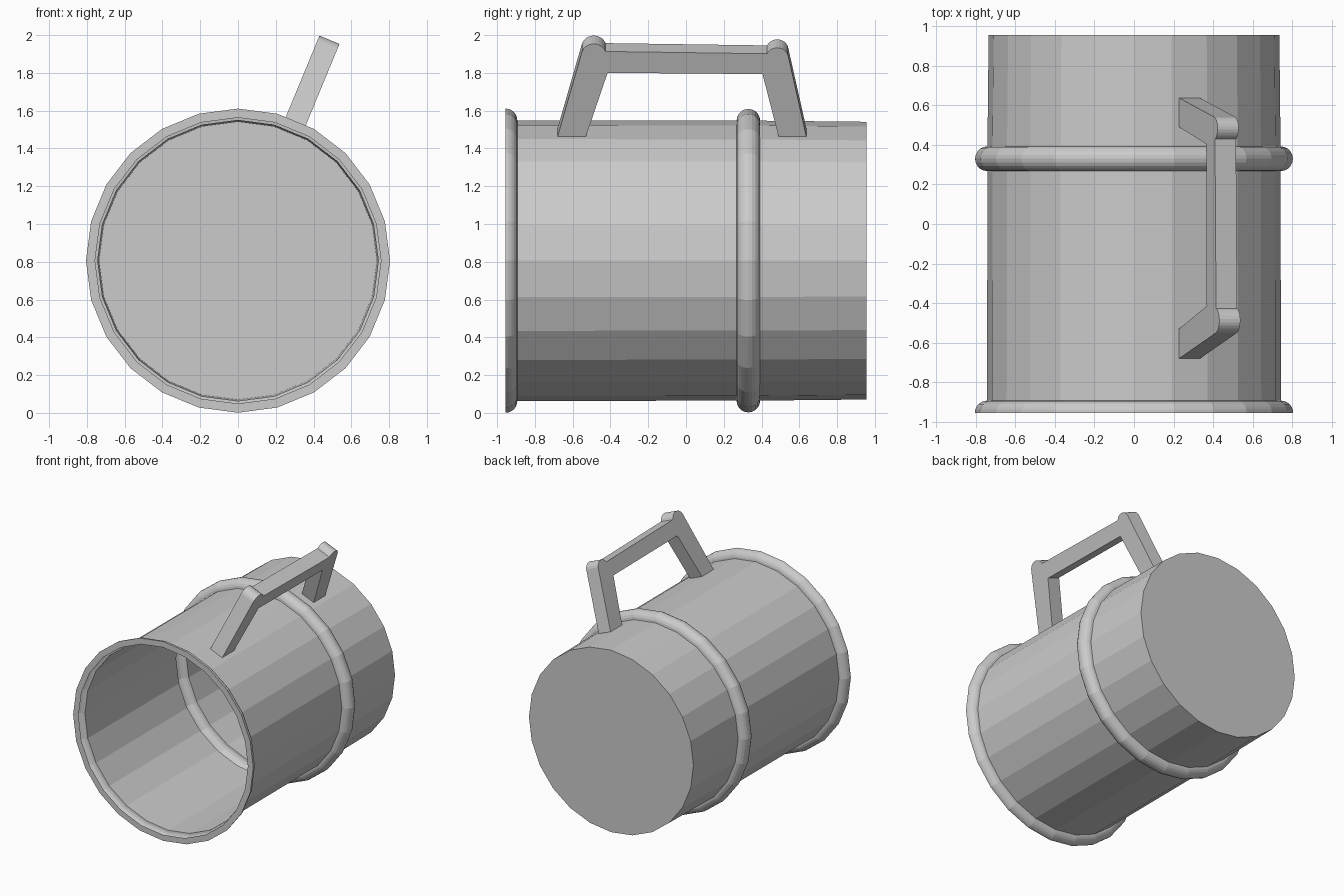
import bpy, bmesh, math
from mathutils import Vector

if "Cube" in bpy.data.objects:
    bpy.data.objects.remove(bpy.data.objects["Cube"])

AXIS_Z = 0.806
SIDES = 24


def make_object(name, bm):
    mesh = bpy.data.meshes.new(name)
    bm.to_mesh(mesh)
    bm.free()
    obj = bpy.data.objects.new(name, mesh)
    bpy.context.collection.objects.link(obj)
    return obj


def arc(cx, cy, r, a0, a1, n):
    angles = [math.radians(a0 + (a1 - a0) * i / n) for i in range(n + 1)]
    return [(cx + r * math.cos(a), cy + r * math.sin(a)) for a in angles]


def lathe(name, profile, cap_end):
    # Revolve (y, radius) points around the horizontal y axis
    bm = bmesh.new()
    rings = []
    for y, r in profile:
        rings.append([bm.verts.new((r * math.sin(math.tau * i / SIDES), y,
                                    AXIS_Z + r * math.cos(math.tau * i / SIDES)))
                      for i in range(SIDES)])
    for a, b in zip(rings, rings[1:]):
        for i in range(SIDES):
            j = (i + 1) % SIDES
            bm.faces.new((a[i], b[i], b[j], a[j]))
    if cap_end:
        bm.faces.new(rings[-1])
    bm.normal_update()
    # Point the shell outward
    if bm.faces[:] and sum(f.normal.dot(f.calc_center_median() - Vector((0, 0, AXIS_Z)))
                           for f in bm.faces) < 0:
        bmesh.ops.reverse_faces(bm, faces=bm.faces[:])
    bmesh.ops.recalc_face_normals(bm, faces=bm.faces[:])
    return make_object(name, bm)


# Open, slightly tapered shell: flat lip, quarter-round rim, raised bead, closed back
body_profile = [(-0.955, 0.757)]
body_profile += arc(-0.955, 0.743, 0.062, 90, 0, 6)
body_profile += arc(0.33, 0.741, 0.0625, 180, 0, 10)
body_profile += [(0.955, 0.735)]
lathe("tankard_body", body_profile, True)

# Handle side outline as (y, distance from axis), with rounded corner knuckles
outline = [(-0.68, 0.735)]
outline += arc(-0.488, 1.20, 0.066, 160, 20, 9)
outline += arc(0.483, 1.184, 0.06, 155, 20, 9)
outline += [(0.637, 0.735), (0.49, 0.735), (0.405, 1.093), (-0.415, 1.10), (-0.53, 0.735)]

# Extrude the outline across the handle width, centred on one wall facet
tilt = math.radians(22.5)
radial = Vector((math.sin(tilt), 0, math.cos(tilt)))
across = Vector((math.cos(tilt), 0, -math.sin(tilt)))
half_width = 0.0575
bm = bmesh.new()
verts = [bm.verts.new(Vector((0, y, AXIS_Z)) + radial * r - across * half_width)
         for y, r in outline]
face = bm.faces.new(verts)
result = bmesh.ops.extrude_face_region(bm, geom=[face])
moved = [v for v in result["geom"] if isinstance(v, bmesh.types.BMVert)]
bmesh.ops.translate(bm, vec=across * half_width * 2, verts=moved)
bmesh.ops.recalc_face_normals(bm, faces=bm.faces[:])
make_object("handle", bm)
